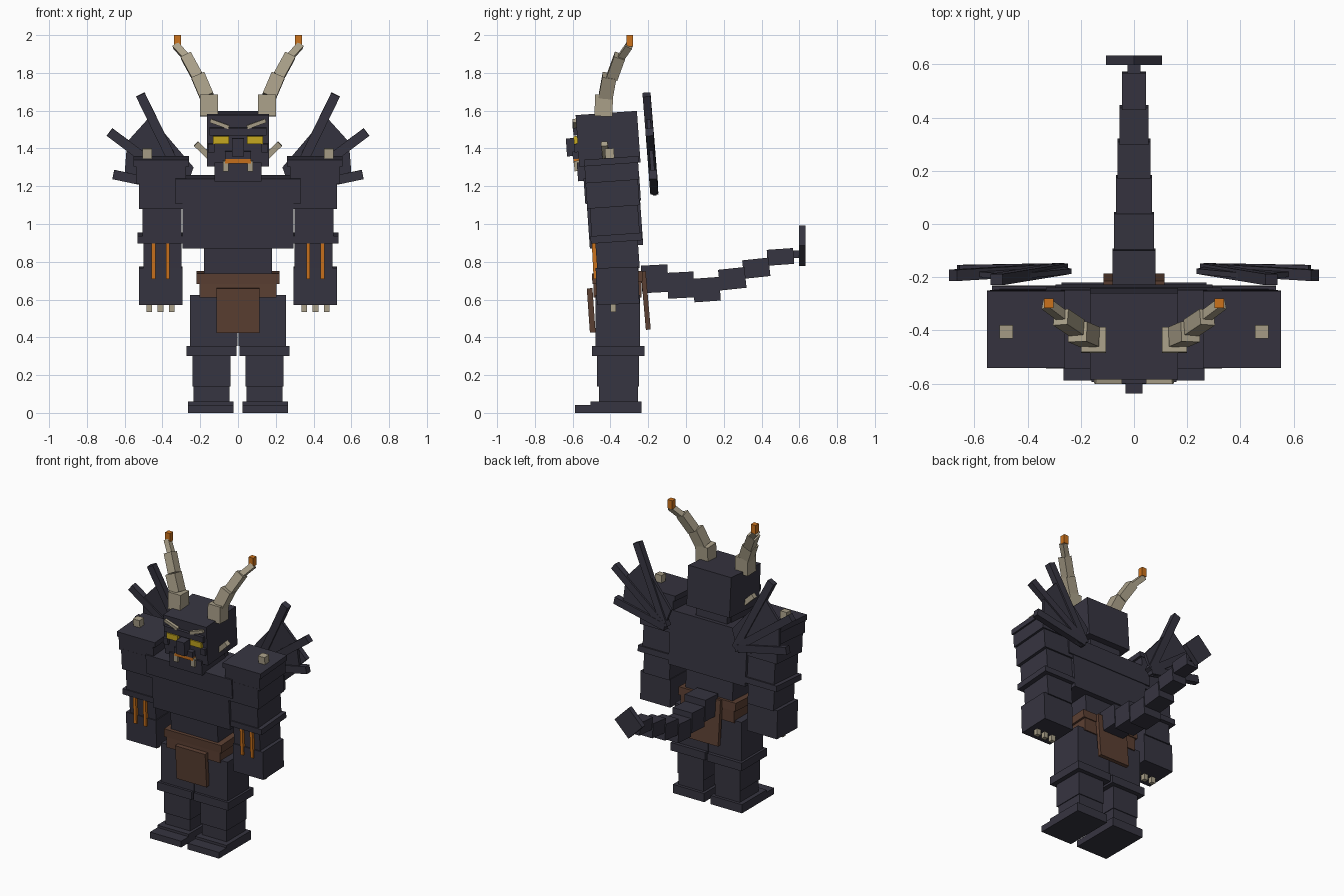
import bpy, bmesh, math
from mathutils import Vector, Matrix


def material(name, rgb):
    m = bpy.data.materials.new(name)
    m.diffuse_color = (*rgb, 1)
    return m


DARK = material("dark slate", (0.037, 0.035, 0.052))
BONE = material("bone", (0.40, 0.35, 0.25))
ORANGE = material("orange", (0.60, 0.17, 0.012))
YELLOW = material("yellow", (0.60, 0.42, 0.015))
BROWN = material("brown leather", (0.105, 0.050, 0.032))
LEAN = 4.0  # forward lean of the upper body, degrees


def finish(name, bm, mat):
    bmesh.ops.recalc_face_normals(bm, faces=bm.faces)
    me = bpy.data.meshes.new(name)
    bm.to_mesh(me)
    bm.free()
    me.materials.append(mat)
    ob = bpy.data.objects.new(name, me)
    bpy.context.collection.objects.link(ob)
    return ob


def cuboid(name, centre, size, rot, mat):
    bm = bmesh.new()
    m = Matrix.Translation(centre) @ rot.to_4x4() @ Matrix.Diagonal((*size, 1))
    bmesh.ops.create_cube(bm, size=1, matrix=m)
    return finish(name, bm, mat)


def box(name, x, y, z, mat=DARK, rx=0, ry=0):
    """Box from (low, high) ranges, turned about its own centre."""
    c = [(a + b) / 2 for a, b in (x, y, z)]
    s = [abs(b - a) for a, b in (x, y, z)]
    rot = Matrix.Rotation(math.radians(ry), 3, 'Y') @ Matrix.Rotation(math.radians(rx), 3, 'X')
    return cuboid(name, c, s, rot, mat)


def pair(name, x, y, z, mat=DARK, rx=0, ry=0):
    box(name + "_left", x, y, z, mat, rx, ry)
    box(name + "_right", (-x[1], -x[0]), y, z, mat, rx, -ry)


def bar(name, a, b, w, d, mat):
    a, b = Vector(a), Vector(b)
    rot = Vector((0, 0, 1)).rotation_difference(b - a).to_matrix()
    cuboid(name, (a + b) / 2, (w, d, (b - a).length), rot, mat)


# legs
pair("toe", (0.025, 0.265), (-0.587, -0.24), (0, 0.043))
pair("foot", (0.025, 0.265), (-0.505, -0.235), (0, 0.06))
pair("ankle", (0.045, 0.235), (-0.46, -0.255), (0.05, 0.14))
pair("shin", (0.04, 0.24), (-0.47, -0.25), (0.14, 0.30))
pair("knee_band", (0.008, 0.272), (-0.497, -0.22), (0.30, 0.355))
pair("thigh", (0.002, 0.255), (-0.48, -0.243), (0.355, 0.625))

# belt and loincloth
box("lower_belt", (-0.205, 0.205), (-0.49, -0.235), (0.61, 0.70), BROWN)
box("upper_belt", (-0.22, 0.22), (-0.497, -0.23), (0.69, 0.745), BROWN, 3)
box("front_cloth", (-0.115, 0.115), (-0.517, -0.487), (0.425, 0.66), BROWN, 4)
box("back_cloth", (-0.115, 0.115), (-0.226, -0.20), (0.44, 0.75), BROWN, 5)

# torso, leaning forward
box("waist", (-0.18, 0.18), (-0.48, -0.255), (0.70, 0.90), DARK, LEAN)
box("chest", (-0.295, 0.295), (-0.518, -0.235), (0.88, 1.13), DARK, LEAN)
box("upper_chest", (-0.33, 0.33), (-0.538, -0.243), (1.115, 1.25), DARK, LEAN)
box("neck", (-0.12, 0.12), (-0.50, -0.28), (1.22, 1.34), DARK, LEAN)

# arms
pair("shoulder_cap", (0.26, 0.552), (-0.54, -0.25), (1.315, 1.35), DARK, LEAN)
pair("shoulder_block", (0.275, 0.54), (-0.535, -0.25), (1.225, 1.32), DARK, LEAN)
pair("upper_arm", (0.295, 0.525), (-0.528, -0.25), (1.09, 1.235), DARK, LEAN)
pair("lower_upper_arm", (0.298, 0.505), (-0.505, -0.25), (0.94, 1.10), DARK, LEAN)
pair("elbow_band", (0.287, 0.533), (-0.505, -0.232), (0.905, 0.945), DARK, LEAN)
pair("forearm", (0.30, 0.50), (-0.475, -0.25), (0.76, 0.91), DARK, LEAN)
pair("hand", (0.295, 0.525), (-0.475, -0.25), (0.575, 0.77), DARK, 2)
pair("shoulder_stud", (0.455, 0.505), (-0.428, -0.38), (1.34, 1.40), BONE, LEAN)
for i, x in enumerate((0.35, 0.41, 0.47)):
    pair(f"claw_{i}", (x - 0.015, x + 0.015), (-0.40, -0.37), (0.535, 0.60), BONE)
for i, x in enumerate((0.372, 0.448)):
    pair(f"arm_stripe_{i}", (x - 0.01, x + 0.01), (-0.494, -0.472), (0.71, 0.90), ORANGE, 3)

# head and face
box("head", (-0.165, 0.165), (-0.575, -0.25), (1.315, 1.588), DARK, LEAN)
box("jaw", (-0.125, 0.125), (-0.575, -0.32), (1.235, 1.335), DARK, LEAN)
box("brow", (-0.15, 0.15), (-0.597, -0.56), (1.47, 1.51), DARK, LEAN)
box("snout", (-0.07, 0.07), (-0.60, -0.56), (1.345, 1.385), DARK, LEAN)
box("nose", (-0.032, 0.032), (-0.633, -0.56), (1.36, 1.455), DARK, LEAN)
box("mouth", (-0.07, 0.07), (-0.595, -0.56), (1.322, 1.345), ORANGE, LEAN)
pair("cheek", (0.125, 0.16), (-0.592, -0.56), (1.38, 1.425), DARK, LEAN)
pair("eye", (0.048, 0.132), (-0.594, -0.57), (1.425, 1.465), YELLOW, LEAN)
pair("eyebrow", (0.045, 0.15), (-0.60, -0.57), (1.52, 1.54), BONE, LEAN, -20)
pair("tusk", (0.05, 0.08), (-0.592, -0.56), (1.28, 1.335), BONE, LEAN)

# horns and cheek spikes
horn = [((0.165, -0.425, 1.675), (0.212, -0.405, 1.785), 0.075),
        ((0.215, -0.39, 1.78), (0.275, -0.35, 1.89), 0.06),
        ((0.27, -0.345, 1.88), (0.33, -0.30, 1.945), 0.037)]
pair("horn_base", (0.105, 0.20), (-0.483, -0.388), (1.57, 1.685), BONE, -2)
pair("horn_tip", (0.302, 0.338), (-0.316, -0.28), (1.94, 2.0), ORANGE)
for s, side in ((1, "left"), (-1, "right")):
    for i, (a, b, w) in enumerate(horn):
        bar(f"horn_{i}_{side}", (s * a[0], *a[1:]), (s * b[0], *b[1:]), w, w, BONE)
    bar(f"cheek_spike_{side}", (s * 0.155, -0.425, 1.36), (s * 0.222, -0.432, 1.425), 0.032, 0.035, BONE)


# wings: three spars fanning from a root, joined by a membrane
def wing_y(z):
    return -0.165 - (z - 1.14) * 0.08


for s, side in ((1, "left"), (-1, "right")):
    root = (s * 0.27, wing_y(1.18), 1.18)
    for i, (x, z) in enumerate(((0.517, 1.685), (0.68, 1.487), (0.66, 1.262))):
        bar(f"wing_spar_{i}_{side}", root, (s * x, wing_y(z), z), 0.05, 0.042, DARK)
    bm = bmesh.new()
    outline = [(0.29, 1.15), (0.235, 1.30), (0.465, 1.57), (0.587, 1.435), (0.60, 1.27)]
    face = bm.faces.new([bm.verts.new((s * x, wing_y(z) - 0.01, z)) for x, z in outline])
    ext = bmesh.ops.extrude_face_region(bm, geom=[face])
    bmesh.ops.translate(bm, vec=(0, 0.02, 0),
                        verts=[v for v in ext["geom"] if isinstance(v, bmesh.types.BMVert)])
    finish(f"wing_membrane_{side}", bm, DARK)

# tail, tapering to a diamond blade
tail = [(-0.235, 0.637, 0.783, 0.08, 3), (-0.098, 0.608, 0.745, 0.075, 3),
        (0.04, 0.59, 0.715, 0.068, 4), (0.175, 0.655, 0.765, 0.062, 6),
        (0.302, 0.717, 0.815, 0.054, 6), (0.43, 0.784, 0.868, 0.045, 4)]
for i, (y, z0, z1, w, tilt) in enumerate(tail):
    box(f"tail_{i}", (-w, w), (y, y + 0.14), (z0, z1), DARK, tilt)
box("tail_blade", (-0.075, 0.075), (0.597, 0.632), (0.81, 0.96), DARK, 0, 45)
box("tail_joint", (-0.025, 0.025), (0.55, 0.60), (0.82, 0.86))
